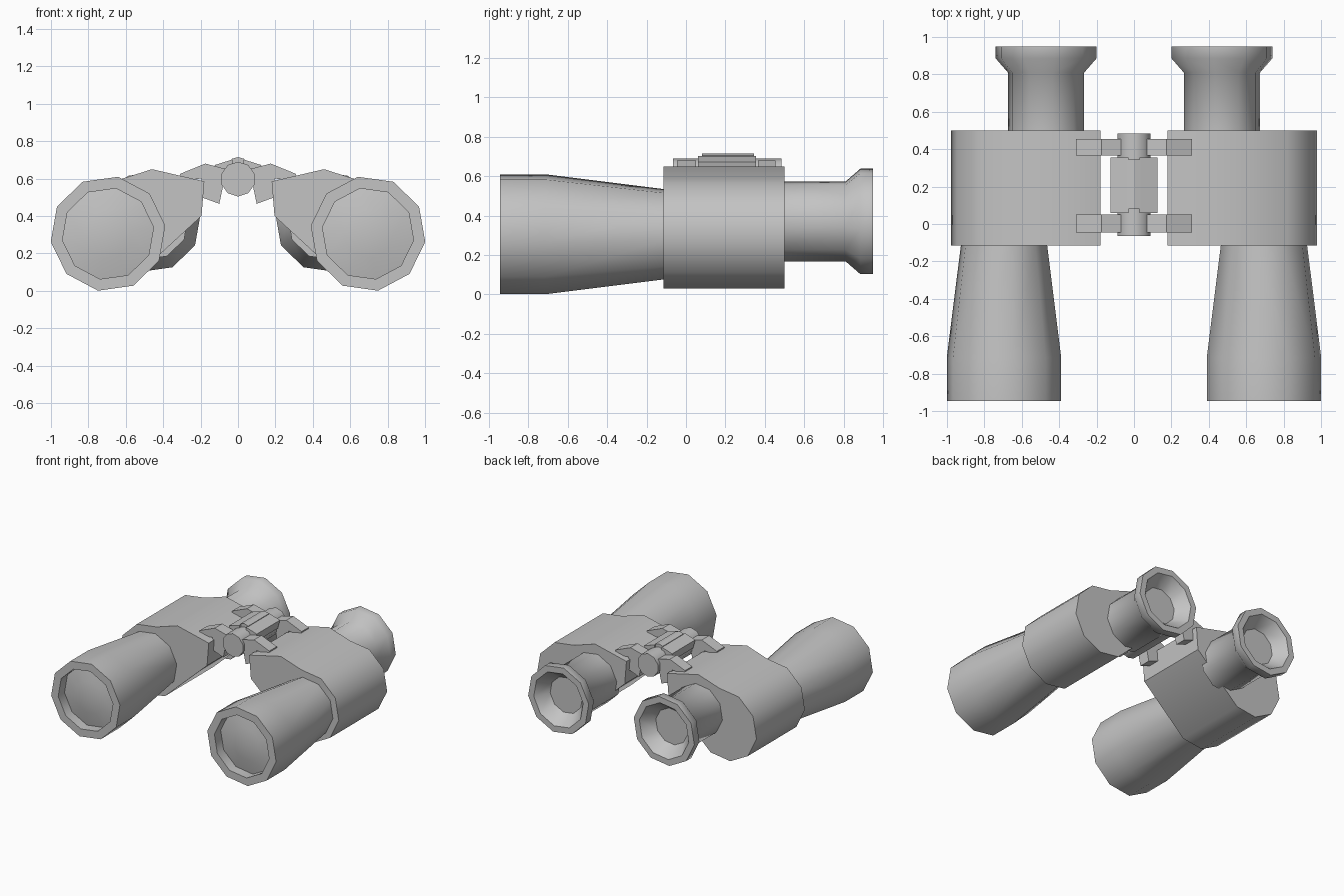
import bpy, bmesh, math

if "Cube" in bpy.data.objects:
    bpy.data.objects.remove(bpy.data.objects["Cube"], do_unlink=True)

grey = bpy.data.materials.new("matte grey")
grey.use_nodes = True
COLOUR = (0.55, 0.55, 0.55, 1)
grey.diffuse_color = COLOUR
grey.node_tree.nodes["Principled BSDF"].inputs["Base Color"].default_value = COLOUR

SIDES = 10
TURN = math.radians(-8)


def finish(name, bm, smooth):
    """Turn a bmesh into a named object with outward normals."""
    bmesh.ops.remove_doubles(bm, verts=bm.verts, dist=1e-5)
    bmesh.ops.recalc_face_normals(bm, faces=bm.faces)
    mesh = bpy.data.meshes.new(name)
    bm.to_mesh(mesh)
    bm.free()
    mesh.materials.append(grey)
    obj = bpy.data.objects.new(name, mesh)
    bpy.context.collection.objects.link(obj)
    if smooth:
        bpy.ops.object.select_all(action='DESELECT')
        obj.select_set(True)
        bpy.context.view_layer.objects.active = obj
        bpy.ops.object.shade_smooth_by_angle(angle=math.radians(smooth))
    return obj


def lathe(name, profile, cx, cz, side):
    """Revolve (radius, y) points about a lengthwise axis."""
    bm = bmesh.new()
    rings = []
    for r, y in profile:
        rings.append([bm.verts.new((side * (cx + r * math.cos(TURN + math.tau * i / SIDES)), y,
                                    cz + r * math.sin(TURN + math.tau * i / SIDES)))
                      for i in range(SIDES)])
    for a, b in zip(rings, rings[1:]):
        for i in range(SIDES):
            j = (i + 1) % SIDES
            bm.faces.new((a[i], a[j], b[j], b[i]))
    return finish(name, bm, 40)


def prism(name, outline, y0, y1, side=1, smooth=0):
    """Extrude an (x, z) outline along y."""
    bm = bmesh.new()
    face = bm.faces.new([bm.verts.new((side * x, y0, z)) for x, z in outline])
    new = bmesh.ops.extrude_face_region(bm, geom=[face])["geom"]
    bmesh.ops.translate(bm, vec=(0, y1 - y0, 0),
                        verts=[v for v in new if isinstance(v, bmesh.types.BMVert)])
    return finish(name, bm, smooth)


def ring(cx, cz, r, angles):
    return [(cx + r * math.cos(math.radians(a)), cz + r * math.sin(math.radians(a)))
            for a in angles]


# Profiles: domed front lens and tapering barrel, then cupped eyepiece
barrel = [(0, -0.90), (0.13, -0.89), (0.246, -0.865), (0.246, -0.945), (0.309, -0.945),
          (0.309, -0.715), (0.233, -0.115), (0.233, -0.05), (0, -0.05)]
eyepiece = [(0, 0.45), (0.206, 0.45), (0.206, 0.81), (0.272, 0.885), (0.272, 0.95),
            (0.222, 0.95), (0.145, 0.85), (0, 0.85)]

# Prism housing: round on the outside, reaching up and in to the hinge
housing = [(0.18, 0.585), (0.195, 0.40)] + ring(0.695, 0.31, 0.285, range(-116, 101, 36))
housing += [(0.46, 0.65)]

# Hinge arm and grip outlines
arm = [(0.06, 0.65), (0.175, 0.68), (0.31, 0.625), (0.31, 0.59), (0.195, 0.6),
       (0.195, 0.5), (0.1, 0.465), (0.08, 0.56)]
grip = [(0.03, 0.702), (0.125, 0.672), (0.105, 0.6), (0.03, 0.6)]

for side, word in ((1, "left"), (-1, "right")):
    lathe(word + "_barrel", barrel, 0.695, 0.305, side)
    lathe(word + "_eyepiece", eyepiece, 0.47, 0.37, side)
    prism(word + "_housing", housing, -0.115, 0.5, side, 40)
    prism(word + "_front_hinge_arm", arm, -0.045, 0.05, side)
    prism(word + "_rear_hinge_arm", arm, 0.365, 0.455, side)
    prism(word + "_focus_grip", grip, 0.06, 0.355, side)

# Central hinge rod and focus ridge
prism("hinge_rod", ring(0, 0.597, 0.093, range(90, 450, 36)), -0.065, 0.485, 1, 40)
prism("focus_ridge", [(-0.035, 0.64), (0.035, 0.64), (0.035, 0.705), (0, 0.715),
                      (-0.035, 0.705)], 0.08, 0.345)
